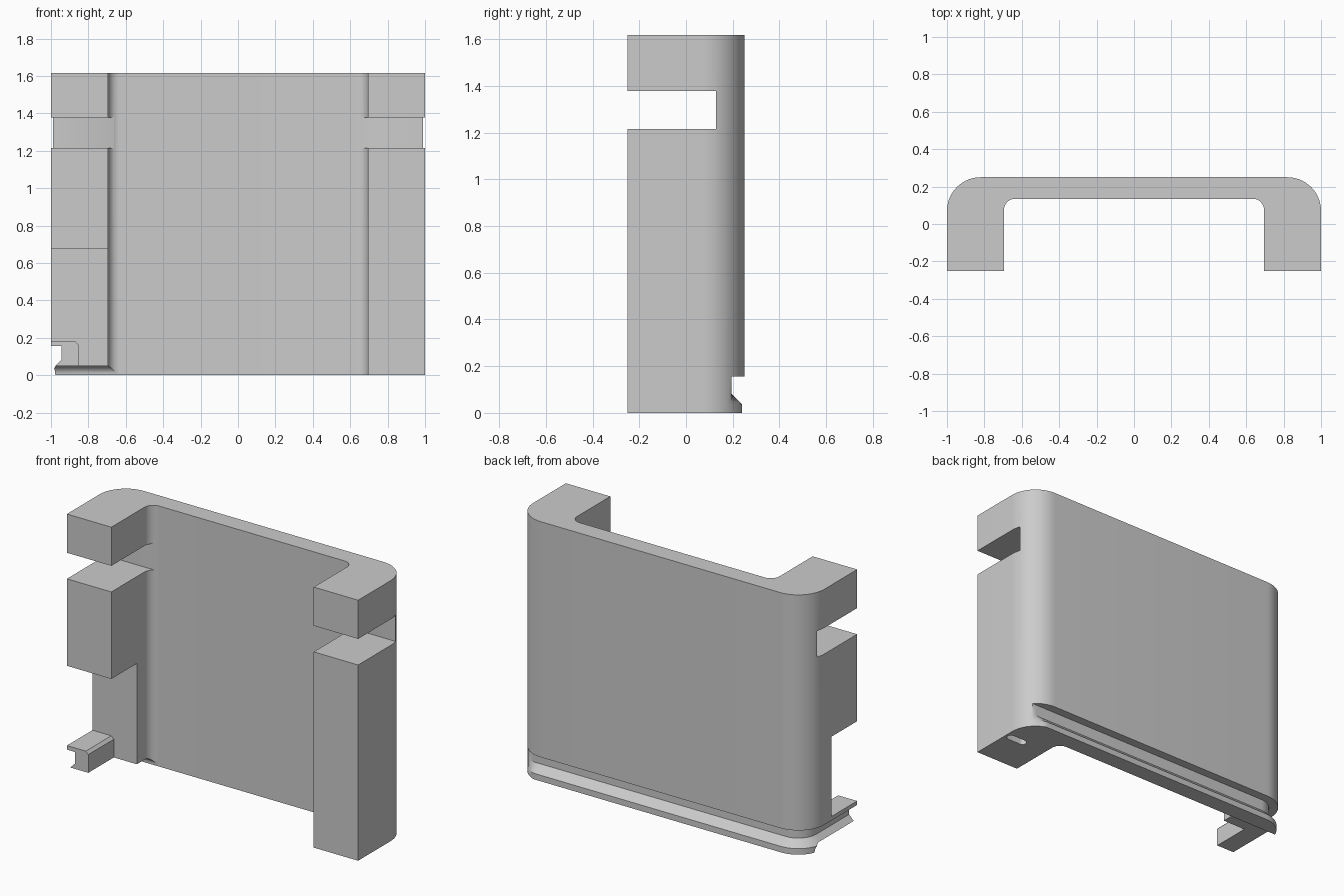
import bpy, bmesh, math
from mathutils import Vector

if "Cube" in bpy.data.objects:
    bpy.data.objects.remove(bpy.data.objects["Cube"], do_unlink=True)

HEIGHT = 1.617
BACK, FRONT = 0.25, -0.25
INNER_Y, INNER_X = 0.135, 0.695
OUTER_R, INNER_R = 0.18, 0.06

grey = bpy.data.materials.new("light grey plastic")
grey.use_nodes = True
grey.diffuse_color = (0.6, 0.6, 0.6, 1)
grey.node_tree.nodes["Principled BSDF"].inputs["Base Color"].default_value = (0.6, 0.6, 0.6, 1)


def arc(cx, cy, r, start, end, n=14):
    """Points along an arc, angles in degrees."""
    steps = [math.radians(start + (end - start) * i / n) for i in range(n + 1)]
    return [(cx + r * math.cos(a), cy + r * math.sin(a)) for a in steps]


def finish(bm, name):
    bmesh.ops.recalc_face_normals(bm, faces=bm.faces)
    mesh = bpy.data.meshes.new(name)
    bm.to_mesh(mesh)
    bm.free()
    mesh.materials.append(grey)
    obj = bpy.data.objects.new(name, mesh)
    bpy.context.collection.objects.link(obj)
    return obj


def loft(name, rings):
    """Closed solid through rings of equal point count."""
    bm = bmesh.new()
    loops = [[bm.verts.new(p) for p in ring] for ring in rings]
    count = len(loops[0])
    for low, high in zip(loops, loops[1:]):
        for i in range(count):
            j = (i + 1) % count
            bm.faces.new((low[i], low[j], high[j], high[i]))
    bm.faces.new(loops[0][::-1])
    bm.faces.new(loops[-1])
    bmesh.ops.remove_doubles(bm, verts=bm.verts, dist=0.00001)
    return finish(bm, name)


def prism(name, profile, axis, start, end):
    """Extrude a 2D profile along x, y or z."""
    def place(p, t):
        return Vector({"x": (t, p[0], p[1]), "y": (p[0], t, p[1]), "z": (p[0], p[1], t)}[axis])
    return loft(name, [[place(p, t) for p in profile] for t in (start, end)])


def outline(inset):
    """U section; inset moves the back and the -x side inward."""
    cx, cy = 1 - OUTER_R, BACK - OUTER_R
    fx, fy = INNER_X - INNER_R, INNER_Y - INNER_R
    right = [(x, min(y, BACK - inset)) for x, y in arc(cx, cy, OUTER_R, 0, 90)]
    left = arc(-cx, cy, OUTER_R - inset, 90, 180)
    return ([(INNER_X, FRONT), (1, FRONT)] + right + left
            + [(-1 + inset, FRONT), (-INNER_X, FRONT)]
            + arc(-fx, fy, INNER_R, 180, 90) + arc(fx, fy, INNER_R, 90, 0))


# Curved wall with two arms and an undercut groove near the foot
levels = [(0, 0.01), (0.037, 0.01), (0.082, 0.055), (0.155, 0.055), (0.155, 0), (HEIGHT, 0)]
body = loft("bracket_body", [[(x, y, z) for x, y in outline(d)] for z, d in levels])

# Slot across both arms
slot = prism("arm_slot", [(-0.4, 1.215), (0.128, 1.215), (0.128, 1.377), (-0.4, 1.377)],
             "x", -1.2, 1.2)

# Recess in the lower right arm, leaving the hooked rail
recess = prism("arm_recess", [(-0.6, 0.675), (-1.2, 0.675), (-1.2, 0.18), (-0.87, 0.18),
                              (-0.853, 0.163), (-0.853, -0.1), (-0.6, -0.1)], "y", -0.4, 0)

# Raised underside of the right arm, with a fillet into the wall
edge = INNER_Y - 0.0005
underside = prism("arm_underside", [(-0.4, -0.1), (edge, -0.1)]
                  + arc(edge - 0.05, 0, 0.05, 0, 90) + [(-0.4, 0.05)], "x", -1.2, -0.62)

# Oblong hole under the left arm
hole = prism("oblong_hole", arc(0.96, 0.01, 0.025, -90, 90) + arc(0.87, 0.01, 0.025, 90, 270),
             "z", -0.1, 0.08)

bpy.context.view_layer.objects.active = body
for cutter in (slot, recess, underside, hole):
    mod = body.modifiers.new(cutter.name, "BOOLEAN")
    mod.operation = "DIFFERENCE"
    mod.solver = "EXACT"
    mod.object = cutter
    cutter.hide_render = True
    bpy.ops.object.modifier_apply(modifier=mod.name)
    bpy.data.objects.remove(cutter, do_unlink=True)

# Smooth the rounded corners, keep the cuts sharp
bpy.ops.object.select_all(action="DESELECT")
body.select_set(True)
bpy.ops.object.shade_smooth_by_angle(angle=math.radians(30))
